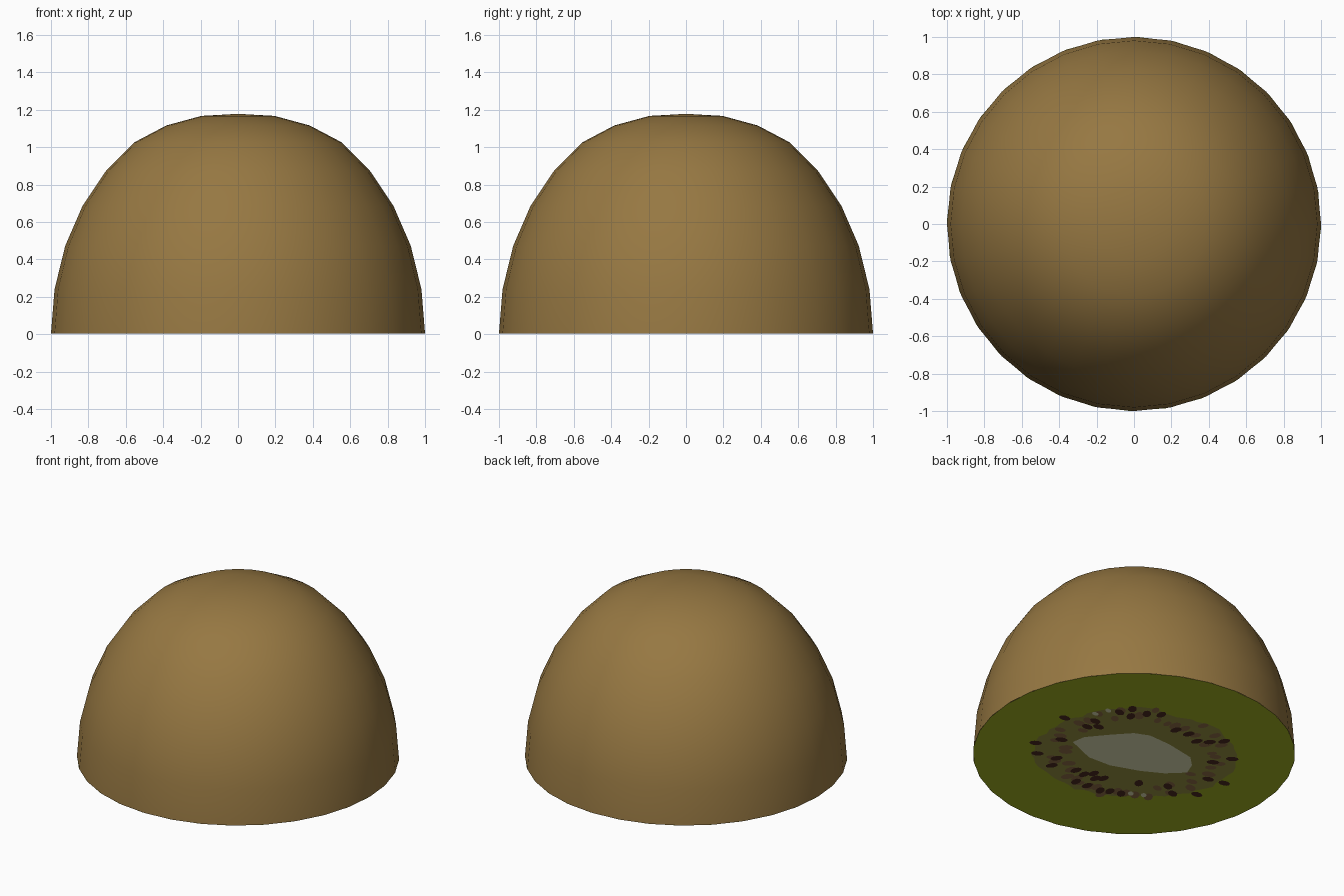
import bpy, bmesh, math, random

if "Cube" in bpy.data.objects:
    bpy.data.objects.remove(bpy.data.objects["Cube"])

random.seed(4)
Z0 = 0.003                       # height of the cut face; thin plates sit below it


def material(name, rgb):
    m = bpy.data.materials.new(name)
    m.diffuse_color = [(c / 255) ** 2.2 for c in rgb] + [1]
    m.use_nodes = True
    m.node_tree.nodes["Principled BSDF"].inputs["Base Color"].default_value = m.diffuse_color
    return m


skin_mat = material("brown skin", (149, 119, 68))
flesh_mat = material("green flesh", (163, 181, 40))
ring_mat = material("olive seed ring", (153, 147, 68))
core_mat = material("pale core", (226, 226, 184))
seed_mat = material("dark seed", (78, 46, 38))
deep_mat = material("brown buried seed", (146, 112, 74))


def make(name, bm, mat):
    me = bpy.data.meshes.new(name)
    bm.to_mesh(me)
    bm.free()
    me.materials.append(mat)
    ob = bpy.data.objects.new(name, me)
    bpy.context.collection.objects.link(ob)
    return ob


TURN = math.radians(5)


def to_xy(u, w):
    """Cut-face frame (turned about 45 degrees, seen from below) to model x, y."""
    c, s = math.cos(TURN), math.sin(TURN)
    u, w = u * c + w * s, w * c - u * s
    k = math.sqrt(0.5)
    return (w - u) * k, (u + w) * k


def plates(name, outlines, z, mat):
    """Flat downward-facing polygons at height z."""
    bm = bmesh.new()
    for pts in outlines:
        f = bm.faces.new([bm.verts.new((*to_xy(u, w), z)) for u, w in pts])
        f.normal_update()
        if f.normal.z > 0:
            f.normal_flip()
    bmesh.ops.triangulate(bm, faces=bm.faces[:])
    return make(name, bm, mat)


# Skin: dome lathed from a profile with a slightly flattened crown
N = 32
heights = [Z0, 0.24, 0.472, 0.685, 0.871, 1.025, 1.116, 1.167]
bm = bmesh.new()
rings = []
for i, z in enumerate(heights):
    r = math.cos(math.radians(11.25 * i))
    rings.append([bm.verts.new((r * math.cos(math.tau * j / N),
                                r * math.sin(math.tau * j / N), z)) for j in range(N)])
for a, b in zip(rings, rings[1:]):
    for j in range(N):
        k = (j + 1) % N
        bm.faces.new((a[j], a[k], b[k], b[j]))
tip = bm.verts.new((0, 0, 1.178))
for j in range(N):
    bm.faces.new((rings[-1][j], rings[-1][(j + 1) % N], tip))
for f in bm.faces:
    f.smooth = True
make("skin", bm, skin_mat)

# Green cut face, its corners lined up with the skin rim
start = math.pi / 4 - TURN
plates("cut_flesh", [[(math.cos(start + math.tau * j / N), math.sin(start + math.tau * j / N))
                      for j in range(N)]], Z0, flesh_mat)

# Olive ring around the core, with a ragged edge
radii = [.65, .60, .54, .58, .57, .61, .63, .58, .56, .52, .58, .65]
edge = []
for j in range(72):
    i, t = divmod(j / 6, 1)
    r = radii[int(i)] * (1 - t) + radii[(int(i) + 1) % 12] * t
    r += random.uniform(-0.02, 0.015)
    edge.append((r * math.cos(math.tau * j / 72), r * math.sin(math.tau * j / 72)))
plates("seed_ring", [edge], 0.002, ring_mat)

# Pale core
core = [(-.38, .15), (-.31, .21), (-.15, .24), (0, .26), (.10, .23), (.22, .12), (.35, -.04),
        (.36, -.14), (.33, -.23), (.19, -.24), (.04, -.21), (-.15, -.14), (-.28, -.04)]
plates("core", [core], 0.001, core_mat)


def seed(u, w, size=1.0):
    """Small oval pointing at the centre."""
    a = math.atan2(w, u) + random.uniform(-0.25, 0.25)
    lo, sh = 0.040 * size, 0.027 * size
    out = []
    for j in range(10):
        p = lo * math.cos(math.tau * j / 10)
        q = sh * math.sin(math.tau * j / 10)
        out.append((u + p * math.cos(a) - q * math.sin(a), w + p * math.sin(a) + q * math.cos(a)))
    return out


# Buried brown seeds
deep = []
for j in range(48):
    a = math.tau * (j + random.random() * 0.6) / 48
    r = random.uniform(0.42, 0.56)
    deep.append(seed(r * math.cos(a), r * math.sin(a), random.uniform(0.8, 1.15)))
plates("buried_seeds", deep, 0.001, deep_mat)

# Dark surface seeds
spots = [(-.43, .45), (-.01, .56), (.08, .50), (.17, .49), (.26, .30), (.34, .25), (.39, .16),
         (.47, .15), (.56, .16), (.61, -.06), (.49, -.10), (.56, -.36), (.46, -.31), (.21, -.40),
         (.24, -.49), (.39, -.50), (.03, -.36), (-.08, -.49), (-.15, -.46), (-.24, -.30),
         (-.19, -.30), (-.29, -.39), (-.36, -.34), (-.36, -.20), (-.31, -.25), (-.51, -.14),
         (-.48, -.05), (-.60, .01), (-.61, .14), (-.45, .18), (-.29, .34), (-.22, .34),
         (-.24, .41), (-.09, .52), (-.02, .47), (-.21, -.45), (-.25, -.24)]
plates("seeds", [seed(u, w) for u, w in spots], 0.0, seed_mat)

# A few pale flecks in the ring
flecks = [(-.24, .50), (-.16, .54), (-.02, -.49), (.06, -.51)]
plates("pale_flecks", [seed(u, w, 0.65) for u, w in flecks], 0.0005, core_mat)
